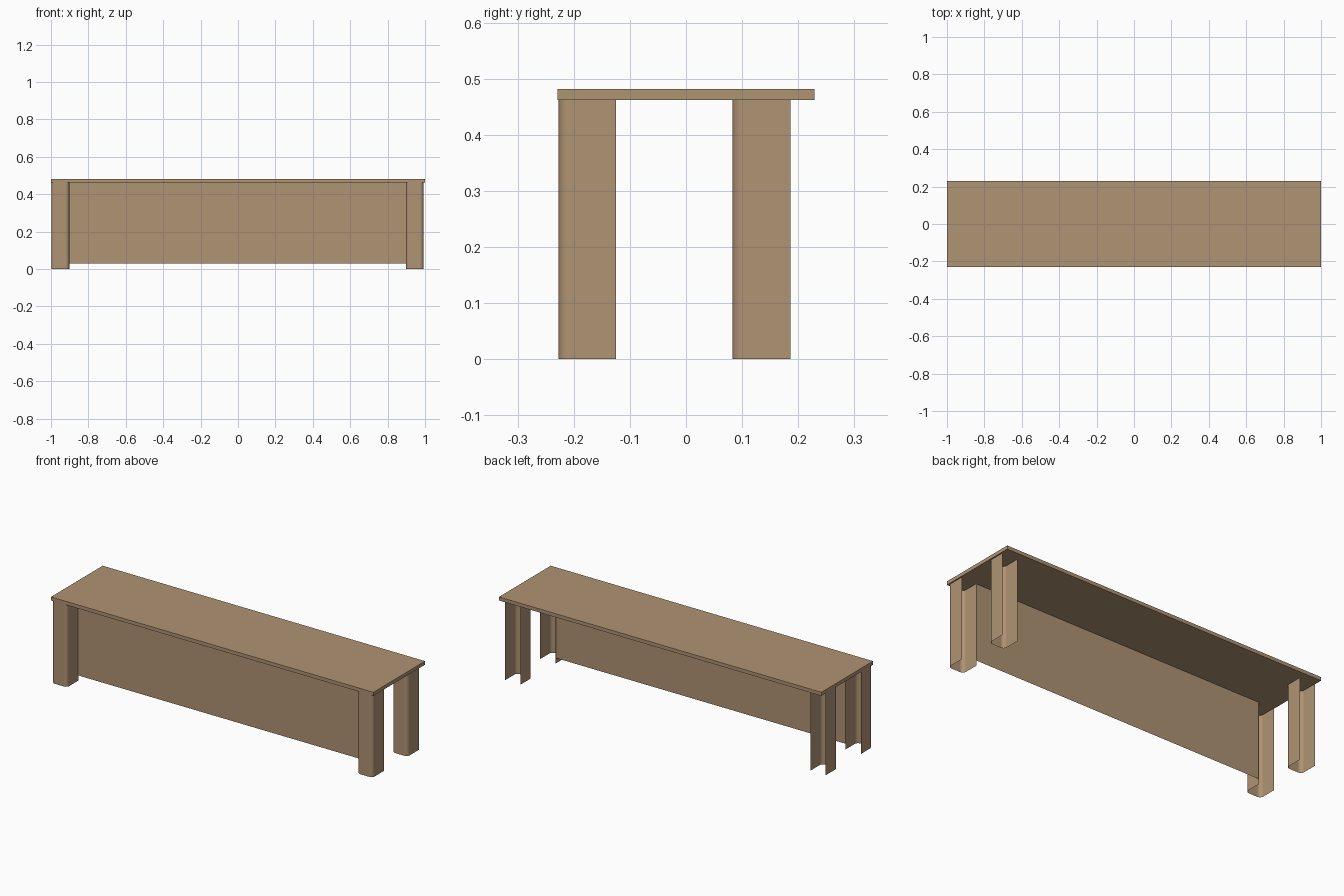
import bpy, bmesh, math

if "Cube" in bpy.data.objects:
    bpy.data.objects.remove(bpy.data.objects["Cube"])

wood = bpy.data.materials.new("light_brown_wood")
wood.diffuse_color = (0.43, 0.292, 0.174, 1)
wood.use_nodes = True
wood.node_tree.nodes["Principled BSDF"].inputs["Base Color"].default_value = wood.diffuse_color


def make_object(name, bm):
    mesh = bpy.data.meshes.new(name)
    bm.to_mesh(mesh)
    bm.free()
    mesh.materials.append(wood)
    ob = bpy.data.objects.new(name, mesh)
    bpy.context.collection.objects.link(ob)
    return ob


def add_sheet(name, profile, z0, z1):
    """Thin sheet: an open xy profile raised from z0 to z1."""
    bm = bmesh.new()
    low = [bm.verts.new((x, y, z0)) for x, y in profile]
    high = [bm.verts.new((x, y, z1)) for x, y in profile]
    for i in range(len(profile) - 1):
        bm.faces.new((low[i], low[i + 1], high[i + 1], high[i]))
    ob = make_object(name, bm)
    for p in ob.data.polygons:
        p.use_smooth = True
    return ob


def channel(x0, x1, y0, y1, r, steps=6):
    """U profile open towards the back, with rounded front corners."""
    pts = [(x0, y1)]
    for cx, start in ((x0 + r, math.pi), (x1 - r, 1.5 * math.pi)):
        for i in range(steps + 1):
            a = start + i / steps * math.pi / 2
            pts.append((cx + r * math.cos(a), y0 + r + r * math.sin(a)))
    pts.append((x1, y1))
    return pts


# bench top
bm = bmesh.new()
bmesh.ops.create_cube(bm, size=1)
for v in bm.verts:
    v.co = (v.co.x * 2, v.co.y * 0.458, v.co.z * 0.02 + 0.472)
make_object("bench_top", bm)

# four channel-shaped legs
for side, x0, x1 in (("left", -0.997, -0.902), ("right", 0.898, 0.993)):
    for row, y0, y1 in (("front", -0.227, -0.125), ("back", 0.083, 0.186)):
        leg = add_sheet(f"{row}_{side}_leg", channel(x0, x1, y0, y1, 0.02), 0, 0.462)
        # keep the flat walls crisp beside the rounded corners
        for p in leg.data.polygons:
            p.use_smooth = p.area < 0.01

# front apron panel between the front legs
add_sheet("front_panel", [(-0.902, -0.129), (0.898, -0.129)], 0.03, 0.462)
